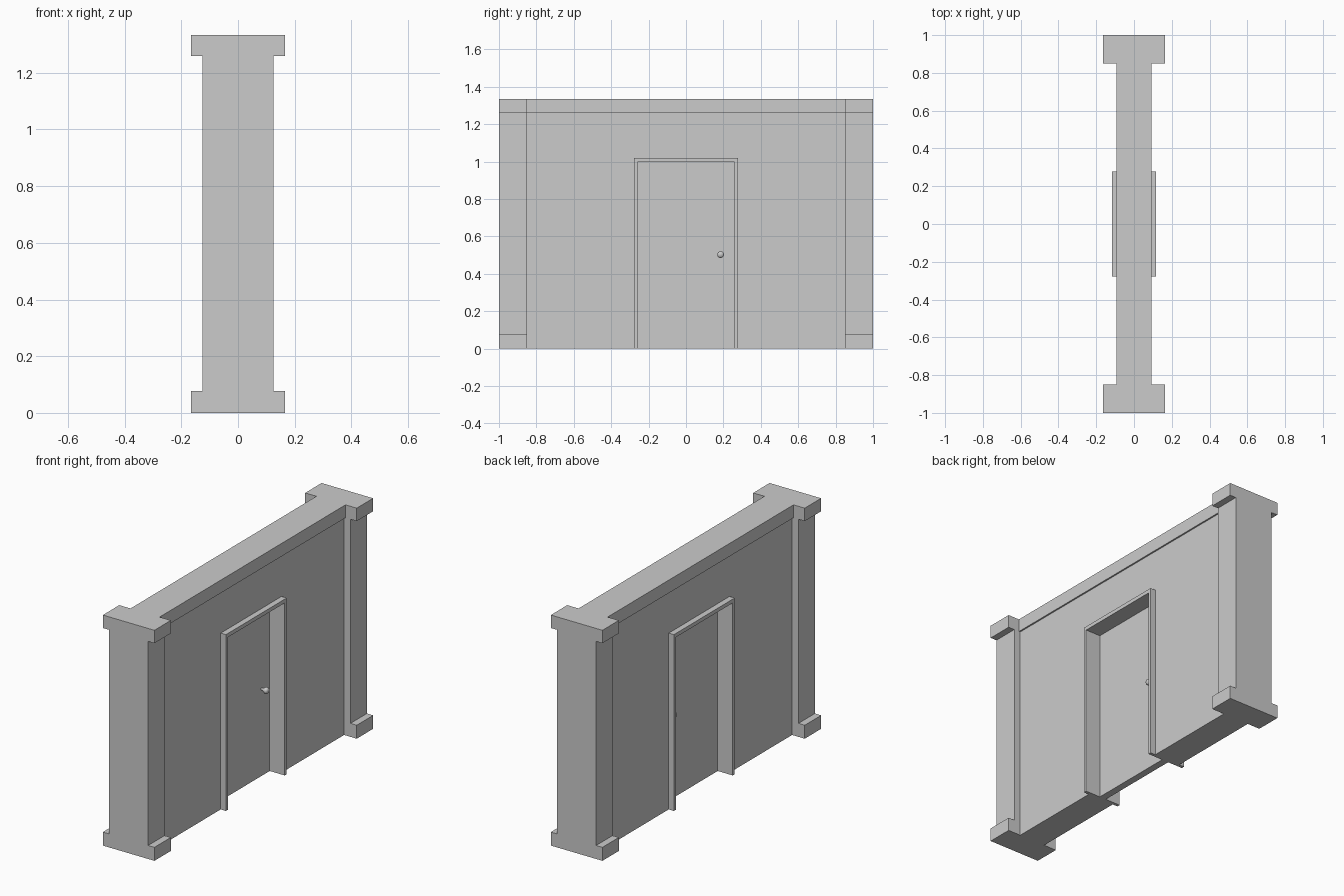
import bpy
import bmesh
import math
from mathutils import Matrix, Vector

cube = bpy.data.objects.get("Cube")
if cube:
    bpy.data.objects.remove(cube, do_unlink=True)

GREY = (0.6, 0.6, 0.6, 1.0)
stone = bpy.data.materials.new("plain grey")
stone.use_nodes = True
stone.diffuse_color = GREY
stone.node_tree.nodes["Principled BSDF"].inputs["Base Color"].default_value = GREY

HEIGHT, CAP_Z, BASE_Z = 1.334, 1.259, 0.078
PILLAR_Y = 0.85
DOOR_X = 0.021


def finish(name, bm):
    bmesh.ops.recalc_face_normals(bm, faces=bm.faces)
    mesh = bpy.data.meshes.new(name)
    bm.to_mesh(mesh)
    bm.free()
    mesh.materials.append(stone)
    obj = bpy.data.objects.new(name, mesh)
    bpy.context.collection.objects.link(obj)
    return obj


def prism(name, points, direction):
    """Extrude a closed outline of 3D points along a direction."""
    bm = bmesh.new()
    face = bm.faces.new([bm.verts.new(p) for p in points])
    ext = bmesh.ops.extrude_face_region(bm, geom=[face], use_keep_orig=True)
    moved = [g for g in ext["geom"] if isinstance(g, bmesh.types.BMVert)]
    bmesh.ops.translate(bm, verts=moved, vec=Vector(direction))
    return finish(name, bm)


def slab(name, outline, half_x):
    """Extrude a (y, z) outline evenly to both sides of x = 0."""
    return prism(name, [(-half_x, y, z) for y, z in outline], (2 * half_x, 0, 0))


def arch(name, outer_y, outer_z, inner_y, inner_z, half_x):
    half = [(inner_y, inner_z), (inner_y, 0), (outer_y, 0), (outer_y, outer_z)]
    slab(name, half + [(-y, z) for y, z in reversed(half)], half_x)


# End pillars with a wider base and cap
side = [(0.165, 0), (0.165, BASE_Z), (0.125, BASE_Z),
        (0.125, CAP_Z), (0.165, CAP_Z), (0.165, HEIGHT)]
pillar = side + [(-x, z) for x, z in reversed(side)]
for name, y in (("front_pillar", -1), ("back_pillar", PILLAR_Y)):
    prism(name, [(x, y, z) for x, z in pillar], (0, 1 - PILLAR_Y, 0))

# Wall with a doorway, and the beam on top of it
arch("wall", PILLAR_Y, CAP_Z, 0.278, 1.02, 0.084)
slab("top_beam", [(-PILLAR_Y, CAP_Z), (PILLAR_Y, CAP_Z),
                  (PILLAR_Y, HEIGHT), (-PILLAR_Y, HEIGHT)], 0.093)

# Door frame and recessed door
arch("door_frame", 0.278, 1.02, 0.26, 0.998, 0.117)
slab("door", [(-0.26, 0), (0.26, 0), (0.26, 0.998), (-0.26, 0.998)], DOOR_X)

# Flared knob on each side of the door
knob_profile = [(0.006, 0), (0.008, 0.012), (0.018, 0.026),
                (0.018, 0.036), (0.012, 0.043), (0, 0.045)]
for name, sign in (("left_knob", 1), ("right_knob", -1)):
    bm = bmesh.new()
    verts = [bm.verts.new((r, 0, h)) for r, h in knob_profile]
    edges = [bm.edges.new(pair) for pair in zip(verts, verts[1:])]
    bmesh.ops.spin(bm, geom=verts + edges, cent=(0, 0, 0), axis=(0, 0, 1),
                   angle=math.tau, steps=16, use_duplicate=False)
    bmesh.ops.remove_doubles(bm, verts=bm.verts, dist=0.0001)
    turn = Matrix.Rotation(sign * math.pi / 2, 4, 'Y')
    place = Matrix.Translation((sign * DOOR_X, 0.185, 0.503))
    bmesh.ops.transform(bm, matrix=place @ turn, verts=bm.verts)
    knob = finish(name, bm)
    for poly in knob.data.polygons:
        poly.use_smooth = True
